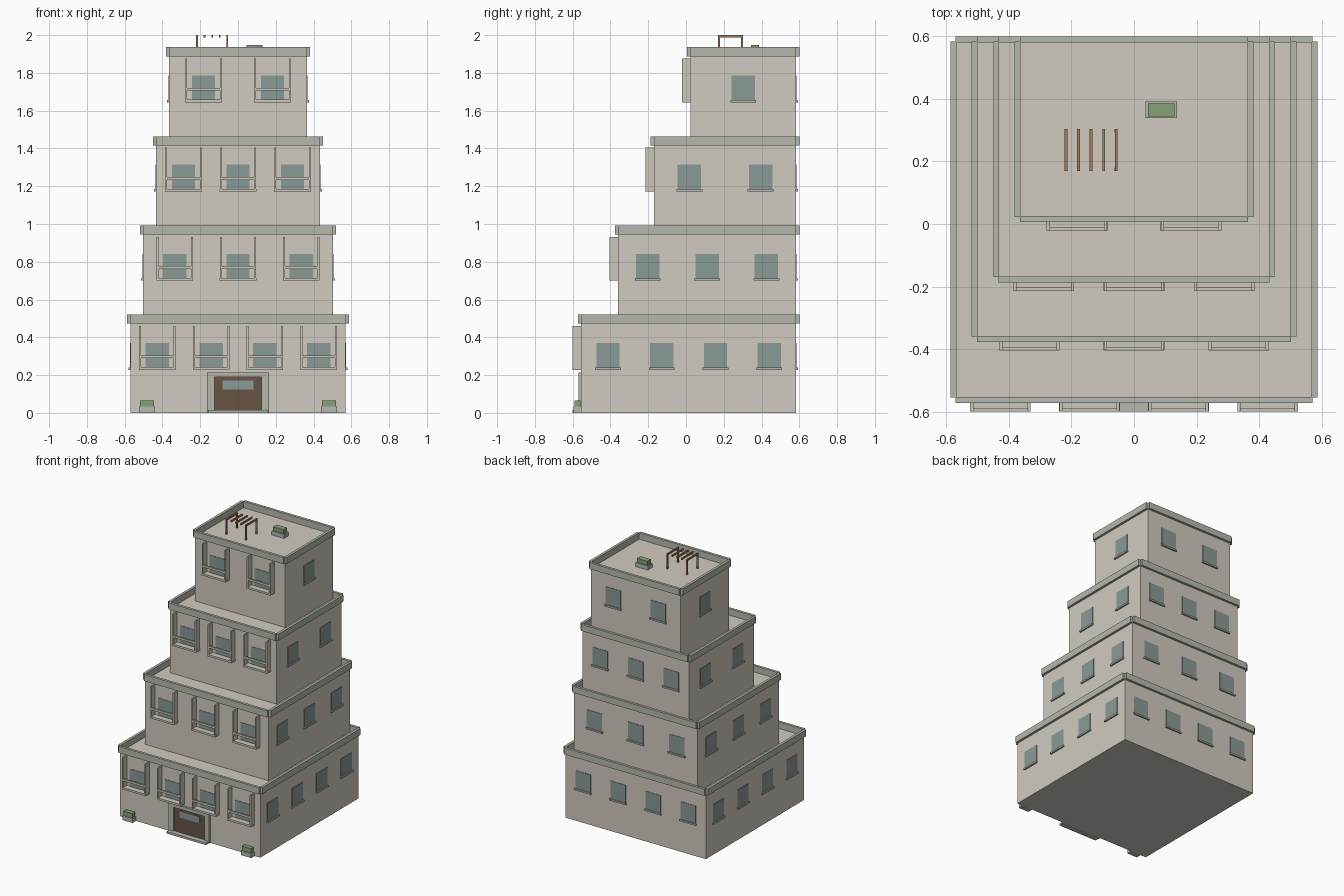
import bpy

if "Cube" in bpy.data.objects:
    bpy.data.objects.remove(bpy.data.objects["Cube"])

def material(name, rgb):
    m = bpy.data.materials.new(name)
    m.diffuse_color = (*rgb, 1)
    m.use_nodes = True
    m.node_tree.nodes["Principled BSDF"].inputs["Base Color"].default_value = m.diffuse_color
    return m

WALL = material("plaster", (0.64, 0.60, 0.53))
TRIM = material("stone_trim", (0.46, 0.48, 0.42))
FRAME = material("balcony_plaster", (0.60, 0.58, 0.50))
GLASS = material("glass", (0.25, 0.32, 0.31))
DOOR = material("door_wood", (0.14, 0.09, 0.06))
WOOD = material("pergola_wood", (0.36, 0.20, 0.11))
GREEN = material("foliage", (0.24, 0.36, 0.18))

def box(name, x0, x1, y0, y1, z0, z1, mat):
    x, y, z = (x0, x1), (y0, y1), (z0, z1)
    verts = [(x[i], y[j], z[k]) for i in (0, 1) for j in (0, 1) for k in (0, 1)]
    faces = [(0, 1, 3, 2), (4, 6, 7, 5), (0, 4, 5, 1),
             (2, 3, 7, 6), (0, 2, 6, 4), (1, 5, 7, 3)]
    mesh = bpy.data.meshes.new(name)
    mesh.from_pydata(verts, [], faces)
    mesh.materials.append(mat)
    ob = bpy.data.objects.new(name, mesh)
    bpy.context.collection.objects.link(ob)
    return ob

def spread(lo, hi, n):
    return [lo + (hi - lo) * (i + 0.5) / n for i in range(n)]

H = 0.472          # storey height
BACK = 0.583       # shared rear wall plane
RAIL_T, RAIL_H = 0.017, 0.048
SILL = 0.23        # window sill height within a storey
PANE = 0.062       # half width of a pane

def balcony(tag, x, y, z):
    # floor slab, two side fins and a front rail
    d = 0.045
    box(tag + "_slab", x - 0.097, x + 0.097, y - d, y, z - 0.002, z + 0.012, FRAME)
    for s, side in ((-1, "left"), (1, "right")):
        c = x + s * 0.0915
        box(f"{tag}_fin_{side}", c - 0.005, c + 0.005, y - d, y, z, z + 0.23, FRAME)
    box(tag + "_rail", x - 0.087, x + 0.087, y - d, y - d + 0.012, z + 0.06, z + 0.075, FRAME)

# storeys: half width, front wall y, windows on front/back, windows on each side
tiers = [(0.57, -0.555, 4, 4), (0.502, -0.36, 3, 3),
         (0.433, -0.17, 3, 2), (0.365, 0.023, 2, 1)]
for t, (w, front, nf, ns) in enumerate(tiers):
    z0, z1 = t * H, (t + 1) * H
    n = f"storey_{t + 1}"
    box(n + "_walls", -w, w, front, BACK, z0, z1, WALL)

    # parapet bands just outside the wall faces
    box(n + "_parapet_front", -w, w, front - RAIL_T, front + 0.002, z1, z1 + RAIL_H, TRIM)
    box(n + "_parapet_back", -w, w, BACK - 0.002, BACK + RAIL_T, z1, z1 + RAIL_H, TRIM)
    box(n + "_parapet_left", -w - RAIL_T, -w + 0.002, front, BACK, z1, z1 + RAIL_H, TRIM)
    box(n + "_parapet_right", w - 0.002, w + RAIL_T, front, BACK, z1, z1 + RAIL_H, TRIM)

    zs = z0 + SILL
    zt = zs + 0.14
    e, p, sw = 0.003, 0.011, 0.068   # pane relief, sill depth, sill half width
    # front windows with balconies, plain back windows
    for i, x in enumerate(spread(-w, w, nf)):
        box(f"{n}_front_window_{i}", x - PANE, x + PANE, front - e, front + 0.01, zs, zt, GLASS)
        balcony(f"{n}_balcony_{i}", x, front, zs)
        box(f"{n}_back_window_{i}", x - PANE, x + PANE, BACK - 0.01, BACK + e, zs, zt, GLASS)
        box(f"{n}_back_sill_{i}", x - sw, x + sw, BACK, BACK + p, zs - 0.002, zs + 0.01, TRIM)
    # side windows
    for i, y in enumerate(spread(front, BACK, ns)):
        for s, side in ((-1, "left"), (1, "right")):
            a, b = sorted((s * (w - 0.01), s * (w + e)))
            box(f"{n}_{side}_window_{i}", a, b, y - PANE, y + PANE, zs, zt, GLASS)
            a, b = sorted((s * w, s * (w + p)))
            box(f"{n}_{side}_sill_{i}", a, b, y - sw, y + sw, zs - 0.002, zs + 0.01, TRIM)

# entrance
F = tiers[0][1]
box("entrance_step", -0.16, 0.16, F - 0.045, F, 0, 0.014, TRIM)
box("door", -0.125, 0.125, F - 0.006, F + 0.01, 0.014, 0.19, DOOR)
box("door_glass", -0.082, 0.082, F - 0.009, F, 0.125, 0.172, GLASS)
for s, side in ((-1, "left"), (1, "right")):
    a, b = sorted((s * 0.125, s * 0.165))
    box(f"door_post_{side}", a, b, F - 0.015, F, 0, 0.19, TRIM)
box("door_lintel", -0.165, 0.165, F - 0.015, F, 0.19, 0.215, TRIM)

# planters: trough with clipped shrub
def planter(tag, x, y, z, hw, hd, h):
    box(tag + "_trough", x - hw, x + hw, y - hd, y + hd, z, z + h * 0.5, TRIM)
    box(tag + "_shrub", x - hw * 0.86, x + hw * 0.86, y - hd * 0.8, y + hd * 0.8,
        z + h * 0.5, z + h, GREEN)

planter("left_planter", -0.482, F - 0.02, 0, 0.042, 0.02, 0.066)
planter("right_planter", 0.482, F - 0.02, 0, 0.042, 0.02, 0.066)
ROOF = 4 * H
planter("roof_planter", 0.087, 0.365, ROOF, 0.05, 0.026, 0.06)

# roof pergola
for i in range(5):
    x = -0.217 + 0.04 * i
    box(f"pergola_slat_{i}", x - 0.0045, x + 0.0045, 0.17, 0.303, 1.988, 2.0, WOOD)
for x in (-0.217, -0.057):
    for y in (0.175, 0.297):
        box("pergola_post", x - 0.005, x + 0.005, y - 0.005, y + 0.005, ROOF, 1.988, WOOD)
